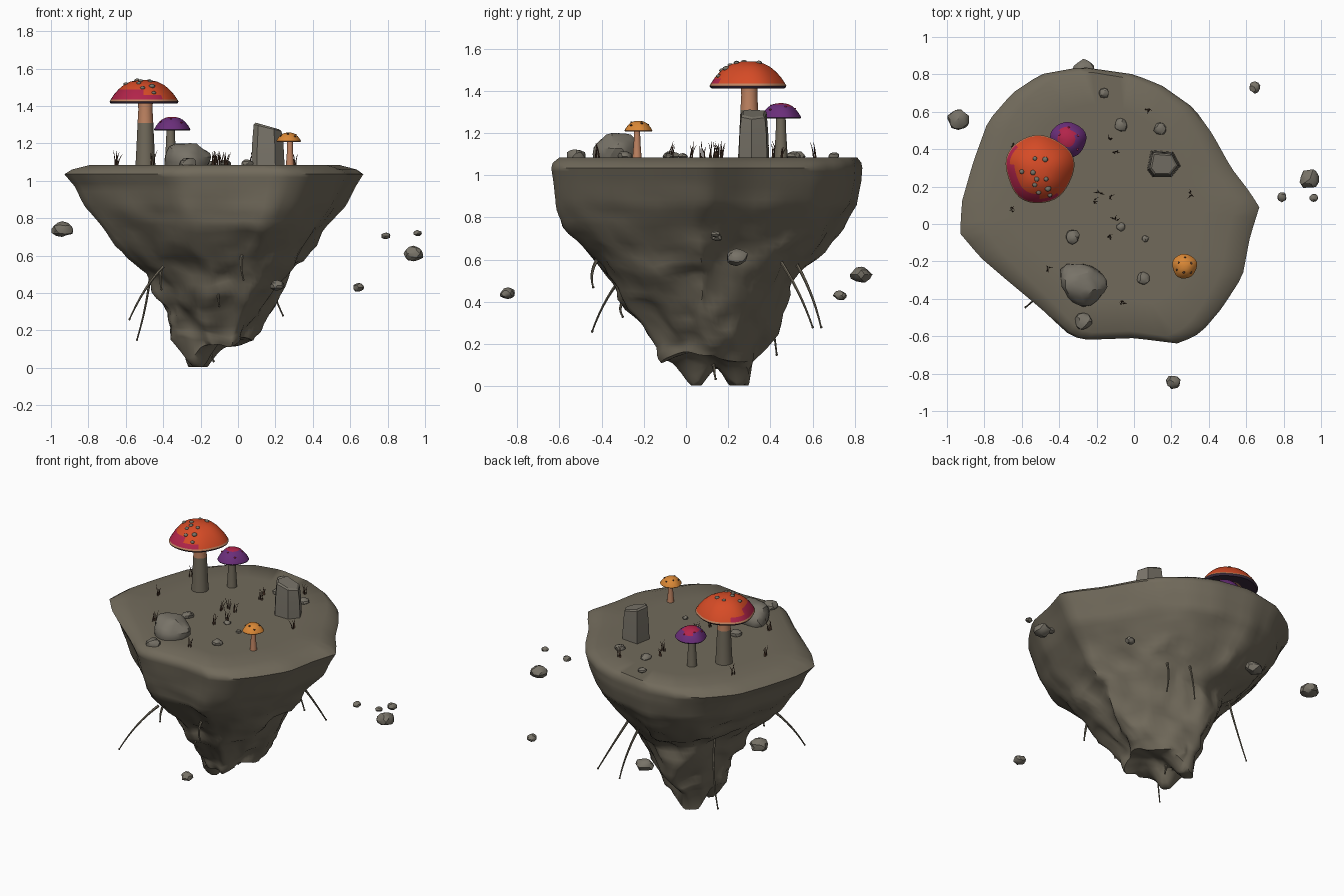
import bpy, bmesh, math, random
from mathutils import Vector, noise

if "Cube" in bpy.data.objects:
    bpy.data.objects.remove(bpy.data.objects["Cube"])

random.seed(4)


def colour(name, r, g, b):
    m = bpy.data.materials.new(name)
    m.diffuse_color = [(c / 255 / 12.92 if c < 11 else ((c / 255 + 0.055) / 1.055) ** 2.4)
                       for c in (r, g, b)] + [1]
    m.use_nodes = True
    m.node_tree.nodes["Principled BSDF"].inputs["Base Color"].default_value = m.diffuse_color
    return m


EARTH = colour("earth", 113, 106, 91)
STONE = colour("stone", 120, 115, 104)
RED = colour("red_orange", 214, 75, 38)
CRIMSON = colour("crimson", 178, 36, 74)
PURPLE = colour("purple", 106, 46, 122)
ORANGE = colour("orange", 218, 136, 54)
PEACH = colour("peach", 192, 132, 98)
GILL = colour("dark_gill", 62, 46, 66)
TWIG = colour("dark_brown", 84, 60, 46)


def finish(name, bm, mats, rule=None, angle=40):
    """Turn a bmesh into a smooth-shaded object; rule picks the material per face centre."""
    bmesh.ops.recalc_face_normals(bm, faces=bm.faces)
    for f in bm.faces:
        if rule:
            f.material_index = rule(f.calc_center_median())
    me = bpy.data.meshes.new(name)
    bm.to_mesh(me)
    bm.free()
    ob = bpy.data.objects.new(name, me)
    bpy.context.collection.objects.link(ob)
    for m in mats:
        me.materials.append(m)
    bpy.ops.object.select_all(action='DESELECT')
    ob.select_set(True)
    bpy.context.view_layer.objects.active = ob
    bpy.ops.object.shade_smooth_by_angle(angle=math.radians(angle))
    return ob


def loft(bm, rings, cap_start=False, cap_end=False):
    """Join equal-length closed rings of points with quads."""
    vs = [[bm.verts.new(p) for p in r] for r in rings]
    n = len(vs[0])
    for a, b in zip(vs, vs[1:]):
        for i in range(n):
            j = (i + 1) % n
            bm.faces.new((a[i], a[j], b[j], b[i]))
    if cap_start:
        bm.faces.new(vs[0])
    if cap_end:
        bm.faces.new(vs[-1])


def lathe(name, centre, profile, mats, rule=None, segs=28, wobble=0.0, caps=True):
    bm = bmesh.new()
    rings = []
    for r, z in profile:
        ring = []
        for i in range(segs):
            a = math.tau * i / segs
            k = r * (1 + wobble * math.sin(3 * a + 0.6) + wobble * 0.6 * math.sin(5 * a))
            ring.append((centre[0] + k * math.cos(a), centre[1] + k * math.sin(a), z))
        rings.append(ring)
    loft(bm, rings, caps, caps)
    return finish(name, bm, mats, rule)


# ---- island: outline rings shrinking downward ----
OUT = [(.67, .09), (.62, .17), (.52, .30), (.42, .48), (.32, .62), (.15, .74), (0, .80), (-.28, .84),
       (-.5, .80), (-.65, .70), (-.78, .55), (-.86, .33), (-.92, .12), (-.93, -.05), (-.82, -.18),
       (-.68, -.30), (-.5, -.45), (-.36, -.58), (-.28, -.62), (0, -.61), (.24, -.64), (.36, -.58),
       (.47, -.45), (.58, -.28), (.62, -.07)]
N = 80
pts = [Vector(p) for p in OUT]
lens = [(pts[(i + 1) % len(pts)] - p).length for i, p in enumerate(pts)]
unit = []
for s in range(N):
    d, i = sum(lens) * s / N, 0
    while d > lens[i]:
        d -= lens[i]
        i += 1
    p = pts[i].lerp(pts[(i + 1) % len(pts)], d / lens[i])
    unit.append(((p.x + .13) / .80, (p.y - .10) / .74))

# height, x min, x max, y min, y max
LEVELS = [(1.035, -.93, .67, -.64, .84), (.97, -.875, .63, -.63, .835), (.86, -.82, .57, -.615, .81),
          (.76, -.74, .49, -.59, .74), (.62, -.60, .38, -.47, .61), (.5, -.475, .29, -.37, .52),
          (.35, -.40, .19, -.25, .43), (.2, -.355, .11, -.16, .37), (.13, -.335, .06, -.12, .33)]


def ring_at(lv, k=1.0):
    z, x0, x1, y0, y1 = lv
    return [Vector(((x0 + x1) / 2 + u * k * (x1 - x0) / 2, (y0 + y1) / 2 + v * k * (y1 - y0) / 2, z))
            for u, v in unit]


def rough(p):
    amt = 0.055 * min(1, max(0, (0.95 - p.z) / 0.4))
    n = noise.noise_vector(p * 4.5) + 0.45 * noise.noise_vector(p * 11)
    return p + Vector((n.x, n.y, n.z * .7)) * amt


rings = [ring_at((1.085, -.13, -.13, .10, .10))]
for k in (.4, .75):
    rings.append(ring_at((1.085, -.79, .53, -.60, .82), k))
rings += [ring_at((1.085, -.79, .54, -.60, .815)), ring_at((1.06, -.89, .635, -.632, .835))]
for a, b in zip(LEVELS, LEVELS[1:]):
    for t in range(4):
        lv = [x + (y - x) * t / 4 for x, y in zip(a, b)]
        rings.append([rough(p) for p in ring_at(lv)])
rings.append([rough(p) for p in ring_at(LEVELS[-1])])
# lumpy underside with two hanging tips
for k in (.88, .74, .6, .45, .3, .15, 0):
    ring = ring_at(LEVELS[-1], k)
    for p in ring:
        tip = max(math.exp(-((p.x + .22) ** 2 + (p.y - c) ** 2) / .0075) for c in (.25, .05))
        p.z = max(.004, rough(p).z + .02 * (1 - k) - .17 * tip)
    rings.append(ring)
bm = bmesh.new()
loft(bm, rings)
bmesh.ops.remove_doubles(bm, verts=bm.verts, dist=.0008)
finish("island", bm, [EARTH], angle=50)


# ---- stones ----
def rock(name, x, y, z, sx, sy, sz, sub=2, bump=.3):
    bm = bmesh.new()
    bmesh.ops.create_icosphere(bm, subdivisions=sub, radius=1)
    off = Vector([random.uniform(-20, 20) for _ in range(3)])
    for v in bm.verts:
        k = 1 + bump * noise.noise(v.co * 1.3 + off)
        v.co = Vector((x + v.co.x * sx * k, y + v.co.y * sy * k, z + v.co.z * sz * k))
    finish(name, bm, [STONE], angle=28)


rock("boulder", -.27, -.32, 1.10, .13, .115, .105, 3)
for x, y, r in [(-.16, .70, .027), (-.07, .53, .035), (.14, .51, .033), (-.33, -.07, .037), (-.07, -.015, .022),
                (.06, -.08, .018), (.05, -.29, .034), (-.27, -.52, .047)]:
    rock("pebble", x, y, 1.09, r, r, r * .7)
for x, y, z, r in [(-.94, .56, .74, .058), (.645, .73, .43, .031), (.94, .24, .61, .055), (.96, .14, .72, .022),
                   (.79, .145, .705, .026), (.21, -.845, .44, .038), (-.27, .83, .53, .054)]:
    rock("floating_rock", x, y, z, r, r * .95, r * .7)

# standing slab, tapered six-sided block
bm = bmesh.new()
base = [(.07, .29), (.10, .25), (.20, .25), (.25, .31), (.21, .385), (.09, .395)]
loft(bm, [[(.15 + (x - .15) * k, .32 + (y - .32) * k, z + (.02 * (.15 - x) / .1 if z > 1.2 else 0))
           for x, y in base] for k, z in ((1, 1.06), (.93, 1.2), (.83, 1.285), (.7, 1.295))], True, True)
finish("standing_stone", bm, [STONE], angle=20)


# ---- mushrooms ----
def cap_profile(r, z0, z1):
    h = z1 - z0
    top = [(.02, 1), (.2, .985), (.4, .92), (.58, .79), (.74, .6), (.88, .37), (.97, .17), (1, .09)]
    under = [(.985, .04), (.95, 0), (.7, .04), (.45, .1), (.2, .13)]
    return [(r * a, z0 + h * b) for a, b in top + under]


def big_rule(c):
    if c.z < 1.424:
        return 2
    if c.z < 1.432:
        return 3
    side = (-.8 * (c.x + .505) - .6 * (c.y - .295)) / .185
    return 1 if c.z < 1.42 + .062 * min(1, side + .35) else 0


def purple_rule(c):
    if c.z < 1.276:
        return 2
    return 1 if math.hypot(c.x + .36, c.y - .465) < .05 else 0


lathe("large_cap", (-.505, .295), cap_profile(.182, 1.412, 1.54), [RED, CRIMSON, GILL, PEACH], big_rule, 40, .03)
lathe("large_stem", (-.495, .30), [(.055, 1.06), (.051, 1.12), (.046, 1.22), (.042, 1.31), (.038, 1.38), (.04, 1.43)],
      [EARTH, PEACH], lambda c: int(c.z > 1.31))
lathe("purple_cap", (-.353, .45), cap_profile(.096, 1.268, 1.342), [PURPLE, CRIMSON, GILL], purple_rule, 32, .03)
lathe("purple_stem", (-.36, .45), [(.034, 1.06), (.03, 1.12), (.025, 1.2), (.022, 1.285)], [EARTH], segs=16)
lathe("orange_cap", (.27, -.225), cap_profile(.066, 1.208, 1.258), [ORANGE, PEACH],
      lambda c: int(c.z < 1.212), 24, .03)
lathe("orange_stem", (.278, -.232), [(.024, 1.06), (.02, 1.11), (.016, 1.16), (.015, 1.22)], [PEACH], segs=14)


def cap_spots(name, centre, r, z0, z1, size, places, mat):
    """Small flattened beads resting on the cap surface."""
    prof = cap_profile(r, z0, z1)[:8]
    bm = bmesh.new()
    for x, y in places:
        d = math.hypot(x - centre[0], y - centre[1])
        z = z0
        for (a, za), (b, zb) in zip(prof, prof[1:]):
            if a <= d <= b:
                z = za + (zb - za) * (d - a) / (b - a)
        out = bmesh.ops.create_icosphere(bm, subdivisions=2, radius=size * random.uniform(.8, 1.2))
        for v in out["verts"]:
            v.co = Vector((v.co.x + x, v.co.y + y, v.co.z * .7 + z))
    finish(name, bm, [mat])


cap_spots("large_cap_spots", (-.505, .295), .182, 1.412, 1.54, .014,
          [(-.53, .35), (-.475, .345), (-.6, .28), (-.54, .275), (-.52, .24), (-.53, .21), (-.46, .19),
           (-.45, .155), (-.51, .17), (-.47, .24)], STONE)
for nm, c, r, z0, z1, m in [("purple_cap_spots", (-.353, .45), .096, 1.268, 1.342, CRIMSON),
                            ("orange_cap_spots", (.27, -.225), .066, 1.208, 1.258, TWIG)]:
    ring = [(c[0] + r * k * math.cos(a), c[1] + r * k * math.sin(a))
            for a, k in [(.4, .6), (1.5, .7), (2.6, .55), (3.6, .7), (4.6, .5), (5.5, .75)]]
    cap_spots(nm, c, r, z0, z1, .006, ring, m)


# ---- roots and grass: tapered tubes ----
def tube(bm, path, r0, r1, sides=6, steps=8):
    a, b, c = [Vector(p) for p in path]
    rings = []
    for s in range(steps + 1):
        t = s / steps
        p = a * (1 - t) ** 2 + b * 2 * t * (1 - t) + c * t * t
        d = ((b - a) * (1 - t) + (c - b) * t).normalized()
        u = d.cross(Vector((.3, .9, .1))).normalized()
        w = d.cross(u)
        r = r0 + (r1 - r0) * t
        rings.append([p + (u * math.cos(q) + w * math.sin(q)) * r
                      for q in (math.tau * i / sides for i in range(sides))])
    loft(bm, rings, True, True)


bm = bmesh.new()
for start, mid, end in [((-.46, .33, .66), (-.46, .40, .42), (-.54, .43, .15)),
                        ((-.40, -.28, .54), (-.50, -.38, .44), (-.58, -.445, .26)),
                        ((.10, .43, .62), (.16, .54, .46), (.24, .60, .28)),
                        ((-.02, .50, .62), (.03, .60, .46), (.05, .64, .28)),
                        ((-.41, -.20, .53), (-.42, -.24, .48), (-.41, -.25, .42)),
                        ((.02, -.42, .60), (.01, -.46, .54), (.03, -.44, .47)),
                        ((-.10, -.28, .42), (-.11, -.33, .38), (-.10, -.30, .33)),
                        ((-.15, .13, .14), (-.15, .13, .08), (-.13, .14, .035))]:
    tube(bm, (start, mid, end), .009, .004)
    bead = bmesh.ops.create_icosphere(bm, subdivisions=1, radius=.007)
    bmesh.ops.translate(bm, verts=bead["verts"], vec=end)
finish("hanging_roots", bm, [EARTH])

bm = bmesh.new()
for x, y in [(-.65, .42), (-.13, .46), (-.1, .39), (-.22, .12), (-.19, .16), (-.66, .08), (-.13, .15), (-.1, .02),
             (-.13, -.07), (-.06, -.42), (-.46, -.24), (.07, .61), (.30, .16)]:
    for _ in range(4):
        a, h, s = random.uniform(0, math.tau), random.uniform(.05, .085), random.uniform(.008, .025)
        bx, by = x + random.uniform(-.012, .012), y + random.uniform(-.012, .012)
        dx, dy = s * math.cos(a), s * math.sin(a)
        tube(bm, ((bx, by, 1.08), (bx + dx * .2, by + dy * .2, 1.08 + h * .6), (bx + dx, by + dy, 1.08 + h)),
             .004, .0008, 4, 4)
finish("grass_tufts", bm, [TWIG])
